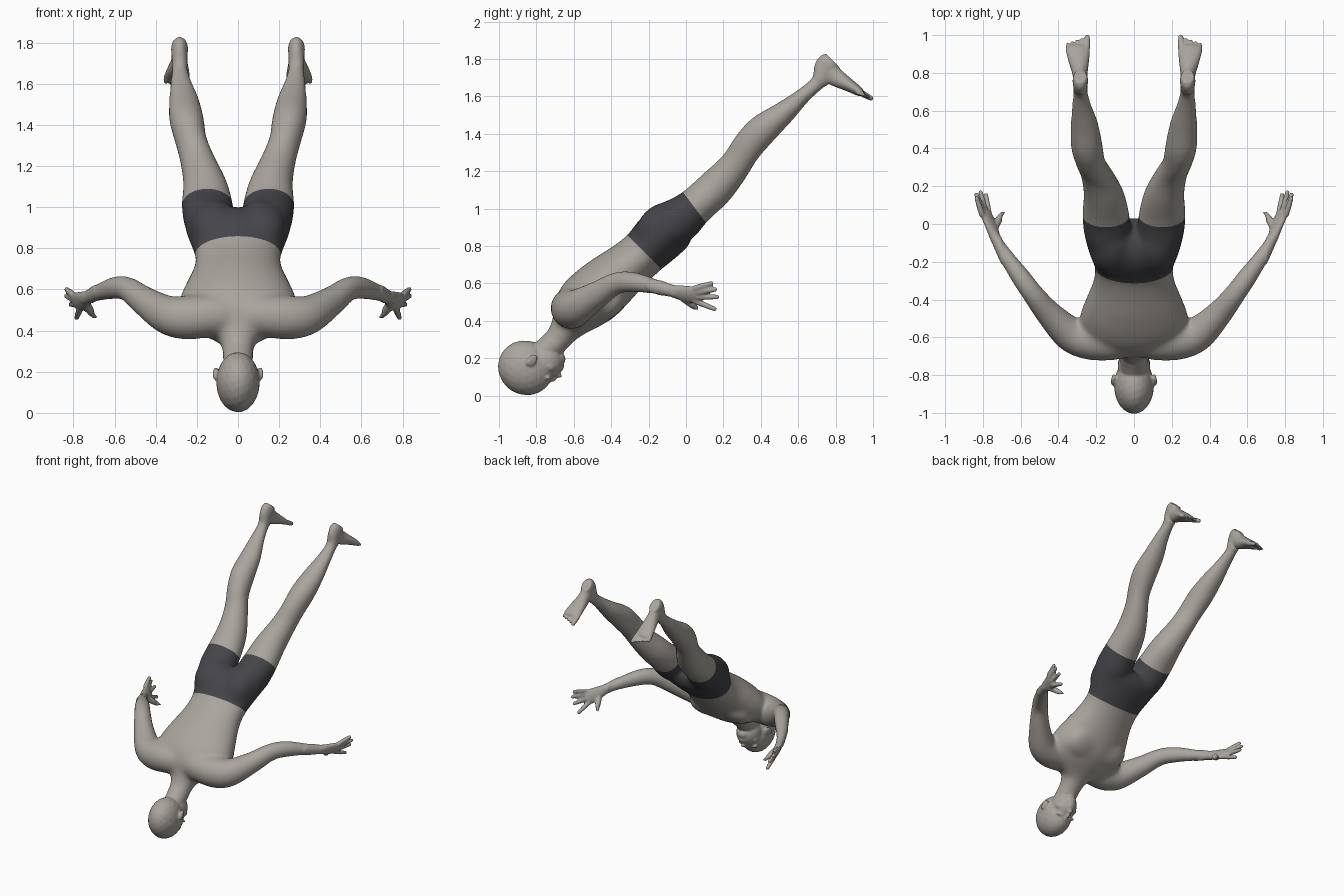
import bpy, bmesh, math
from mathutils import Vector, Matrix

if "Cube" in bpy.data.objects:
    bpy.data.objects.remove(bpy.data.objects["Cube"])

R = math.sqrt(0.5)
X = Vector((1, 0, 0))
SPINE, BACK = Vector((0, R, R)), Vector((0, -R, R))      # along the body, out of the back
EAR = Vector((0, -0.82, 0.185))
FACE, CROWN = Vector((0, 0.83, -0.555)), Vector((0, -0.555, -0.83))
bm = bmesh.new()


def on_body(x, s, t):
    return X * x + SPINE * s + BACK * t


def on_head(x, f, u):
    return EAR + X * x + FACE * f + CROWN * u


def spline(stations, n=5):
    """Catmull-Rom interpolation of rows of numbers."""
    p = [Vector(q) for q in stations]
    p = [p[0] * 2 - p[1]] + p + [p[-1] * 2 - p[-2]]
    out = []
    for a, b, c, d in zip(p, p[1:], p[2:], p[3:]):
        for i in range(n):
            k = i / n
            out.append(b + (c - a) * (k / 2) + (a * 2 - b * 5 + c * 4 - d) * (k * k / 2)
                       + (b * 3 - a - c * 3 + d) * (k ** 3 / 2))
    return out + [p[-2]]


def loft(rings, sides=24):
    """Closed tube through elliptical rings of (centre, half axis, half axis)."""
    loops = []
    for c, a, b in rings:
        angles = [math.tau * i / sides for i in range(sides)]
        loops.append([bm.verts.new(c + a * math.cos(w) + b * math.sin(w)) for w in angles])
    for lo, hi in zip(loops, loops[1:]):
        for i in range(sides):
            j = (i + 1) % sides
            bm.faces.new((lo[i], lo[j], hi[j], hi[i]))
    bm.faces.new(loops[0][::-1])
    bm.faces.new(loops[-1])


def trunk(stations):
    """Rows of s, t, half depth, x, half width."""
    loft([(on_body(x, s, t), X * w, BACK * d) for s, t, d, x, w in spline(stations)])


def limb(stations, across=Vector((0, 0, 1))):
    """Rows of x, y, z, half width along 'across', half thickness."""
    rows = spline(stations)
    pts = [Vector(r[:3]) for r in rows]
    rings = []
    for i, r in enumerate(rows):
        t = (pts[min(i + 1, len(pts) - 1)] - pts[max(i - 1, 0)]).normalized()
        a = (across - t * across.dot(t)).normalized()
        rings.append((pts[i], a * r[3], t.cross(a) * r[4]))
    loft(rings)


def blob(centre, radii, axes=(X, SPINE, BACK)):
    cols = [a * r for a, r in zip(axes, radii)]
    m = Matrix(cols).transposed().to_4x4()
    bmesh.ops.create_icosphere(bm, subdivisions=3, radius=1, matrix=Matrix.Translation(centre) @ m)


def head_blob(x, f, u, rx, rf, ru):
    blob(on_head(x, f, u), (rx, rf, ru), (X, FACE, CROWN))


def digit(base, tip, r):
    """Tapered finger or toe with a rounded end."""
    base, tip = Vector(base), Vector(tip)
    mid = (base + tip) / 2
    limb([(*base, r * 1.1, r * 1.1), (*mid, r * 1.05, r * 1.05), (*tip, r * 0.85, r * 0.85)])
    blob(tip, (r * 0.9,) * 3)


# Torso and neck
trunk([(-0.38, 0.70, 0.07, 0, 0.07), (-0.28, 0.698, 0.072, 0, 0.076), (-0.2, 0.715, 0.09, 0, 0.10),
       (-0.14, 0.733, 0.12, 0, 0.19), (-0.06, 0.735, 0.148, 0, 0.27), (0.03, 0.727, 0.16, 0, 0.288),
       (0.15, 0.72, 0.152, 0, 0.255), (0.27, 0.71, 0.136, 0, 0.218), (0.38, 0.70, 0.13, 0, 0.21),
       (0.5, 0.70, 0.142, 0, 0.24), (0.59, 0.69, 0.13, 0, 0.255), (0.65, 0.68, 0.08, 0, 0.18)])

# Head
head_blob(0, -0.01, 0.05, 0.106, 0.152, 0.145)
head_blob(0, 0.055, -0.035, 0.086, 0.1, 0.1)
head_blob(0, 0.105, -0.088, 0.044, 0.042, 0.036)
head_blob(0, 0.132, -0.055, 0.036, 0.026, 0.03)
head_blob(0, 0.148, -0.047, 0.026, 0.014, 0.009)
head_blob(0, 0.145, -0.066, 0.022, 0.014, 0.009)
head_blob(0, 0.152, -0.016, 0.017, 0.026, 0.013)
head_blob(0, 0.14, 0.006, 0.011, 0.022, 0.035)

for side in (1, -1):
    def P(x, *rest):
        return (x * side, *rest)

    # Brow, cheek, eye and ear
    head_blob(side * 0.042, 0.118, 0.028, 0.036, 0.018, 0.011)
    head_blob(side * 0.055, 0.088, -0.025, 0.03, 0.036, 0.024)
    head_blob(side * 0.036, 0.114, 0.004, 0.015, 0.014, 0.010)
    head_blob(side * 0.108, -0.005, -0.002, 0.011, 0.024, 0.036)
    head_blob(side * 0.115, -0.016, 0.004, 0.008, 0.013, 0.032)

    # Chest and buttock masses
    blob(on_body(side * 0.115, 0.06, 0.625), (0.125, 0.11, 0.057))
    blob(on_body(side * 0.115, 0.54, 0.745), (0.118, 0.15, 0.105))

    # Leg
    trunk([(0.5, 0.71, 0.11, side * 0.125, 0.105), (0.62, 0.695, 0.128, side * 0.14, 0.124),
           (0.75, 0.681, 0.104, side * 0.149, 0.126), (0.9, 0.674, 0.102, side * 0.16, 0.108),
           (1.05, 0.683, 0.088, side * 0.195, 0.088), (1.17, 0.709, 0.087, side * 0.23, 0.08),
           (1.3, 0.716, 0.085, side * 0.25, 0.086), (1.45, 0.70, 0.063, side * 0.262, 0.075),
           (1.58, 0.692, 0.044, side * 0.277, 0.055), (1.68, 0.685, 0.044, side * 0.283, 0.04),
           (1.74, 0.703, 0.063, side * 0.284, 0.038), (1.79, 0.713, 0.064, side * 0.284, 0.041),
           (1.822, 0.714, 0.05, side * 0.284, 0.034)])

    # Foot and toes
    limb([P(0.284, 0.765, 1.735, 0.038, 0.056), P(0.286, 0.80, 1.703, 0.041, 0.05),
          P(0.292, 0.865, 1.664, 0.055, 0.036), P(0.297, 0.92, 1.63, 0.064, 0.026),
          P(0.298, 0.942, 1.614, 0.06, 0.018)], X)
    for i in range(5):
        big = i == 0
        x = 0.25 + i * 0.0255
        digit(P(x, 0.93 - i * 0.004, 1.622), P(x - 0.003 * big, 0.988 - i * 0.009, 1.591 + i * 0.004),
              0.016 if big else 0.01)

    # Shoulder girdle and arm
    limb([P(0.06, -0.615, 0.475, 0.10, 0.10), P(0.15, -0.62, 0.47, 0.105, 0.105),
          P(0.25, -0.612, 0.463, 0.108, 0.105), P(0.34, -0.58, 0.475, 0.097, 0.094),
          P(0.45, -0.475, 0.54, 0.075, 0.072), P(0.535, -0.37, 0.602, 0.061, 0.059),
          P(0.60, -0.28, 0.607, 0.057, 0.054), P(0.67, -0.18, 0.587, 0.045, 0.043),
          P(0.73, -0.08, 0.562, 0.033, 0.029), P(0.745, -0.05, 0.555, 0.034, 0.026)])

    # Palm, fingers and thumb
    limb([P(0.73, -0.085, 0.562, 0.032, 0.027), P(0.757, -0.01, 0.546, 0.047, 0.024),
          P(0.782, 0.05, 0.538, 0.051, 0.02), P(0.788, 0.066, 0.536, 0.046, 0.015)],
         Vector((side * 0.5, 0, 0.87)))
    for base, tip in (((0.803, 0.045, 0.574), (0.832, 0.135, 0.600)),
                      ((0.796, 0.056, 0.552), (0.834, 0.155, 0.568)),
                      ((0.785, 0.058, 0.528), (0.812, 0.166, 0.528)),
                      ((0.768, 0.048, 0.506), (0.784, 0.152, 0.464))):
        digit(P(*base), P(*tip), 0.0145)
    digit(P(0.745, -0.025, 0.535), P(0.712, 0.03, 0.487), 0.021)
    digit(P(0.712, 0.03, 0.487), P(0.684, 0.064, 0.462), 0.015)


def make_object(name, mesh):
    ob = bpy.data.objects.new(name, mesh)
    bpy.context.collection.objects.link(ob)
    return ob


# Fuse the masses into one skin
bmesh.ops.recalc_face_normals(bm, faces=bm.faces)
mesh = bpy.data.meshes.new("body_masses")
bm.to_mesh(mesh)
bm.free()
masses = make_object("body_masses", mesh)
fuse = masses.modifiers.new("fuse", 'REMESH')
fuse.mode, fuse.voxel_size = 'VOXEL', 0.007
ease = masses.modifiers.new("ease", 'SMOOTH')
ease.factor, ease.iterations = 0.5, 3
skin_mesh = bpy.data.meshes.new_from_object(masses.evaluated_get(bpy.context.evaluated_depsgraph_get()))
bpy.data.objects.remove(masses)

# Materials
skin_mesh.materials.clear()
for name, colour in (("skin", (0.40, 0.372, 0.338, 1)), ("dark_shorts", (0.06, 0.058, 0.066, 1))):
    mat = bpy.data.materials.new(name)
    mat.use_nodes = True
    mat.diffuse_color = colour
    mat.node_tree.nodes["Principled BSDF"].inputs["Base Color"].default_value = colour
    skin_mesh.materials.append(mat)

# Blend the large masses more than the hands, face and toes
bm = bmesh.new()
bm.from_mesh(skin_mesh)
soft = [v for v in bm.verts if abs(v.co.x) < 0.7 and -0.3 < v.co.dot(SPINE) < 1.7]
for _ in range(50):
    bmesh.ops.smooth_vert(bm, verts=soft, factor=0.5, use_axis_x=True, use_axis_y=True, use_axis_z=True)

# Shorts: cut clean edges at waist and hem, colour what lies between
waist = (SPINE * 0.385, SPINE)
hem = (Vector((0, 0.05, 1.0)), Vector((0, 0.8, 0.6)))
for co, no in (waist, hem):
    bmesh.ops.bisect_plane(bm, geom=bm.verts[:] + bm.edges[:] + bm.faces[:], plane_co=co, plane_no=no)
for f in bm.faces:
    c = f.calc_center_median()
    inside = (c - waist[0]).dot(waist[1]) > 0 > (c - hem[0]).dot(hem[1])
    f.material_index = int(inside and abs(c.x) < 0.4)
    f.smooth = True
bm.to_mesh(skin_mesh)
bm.free()
make_object("body", skin_mesh)
